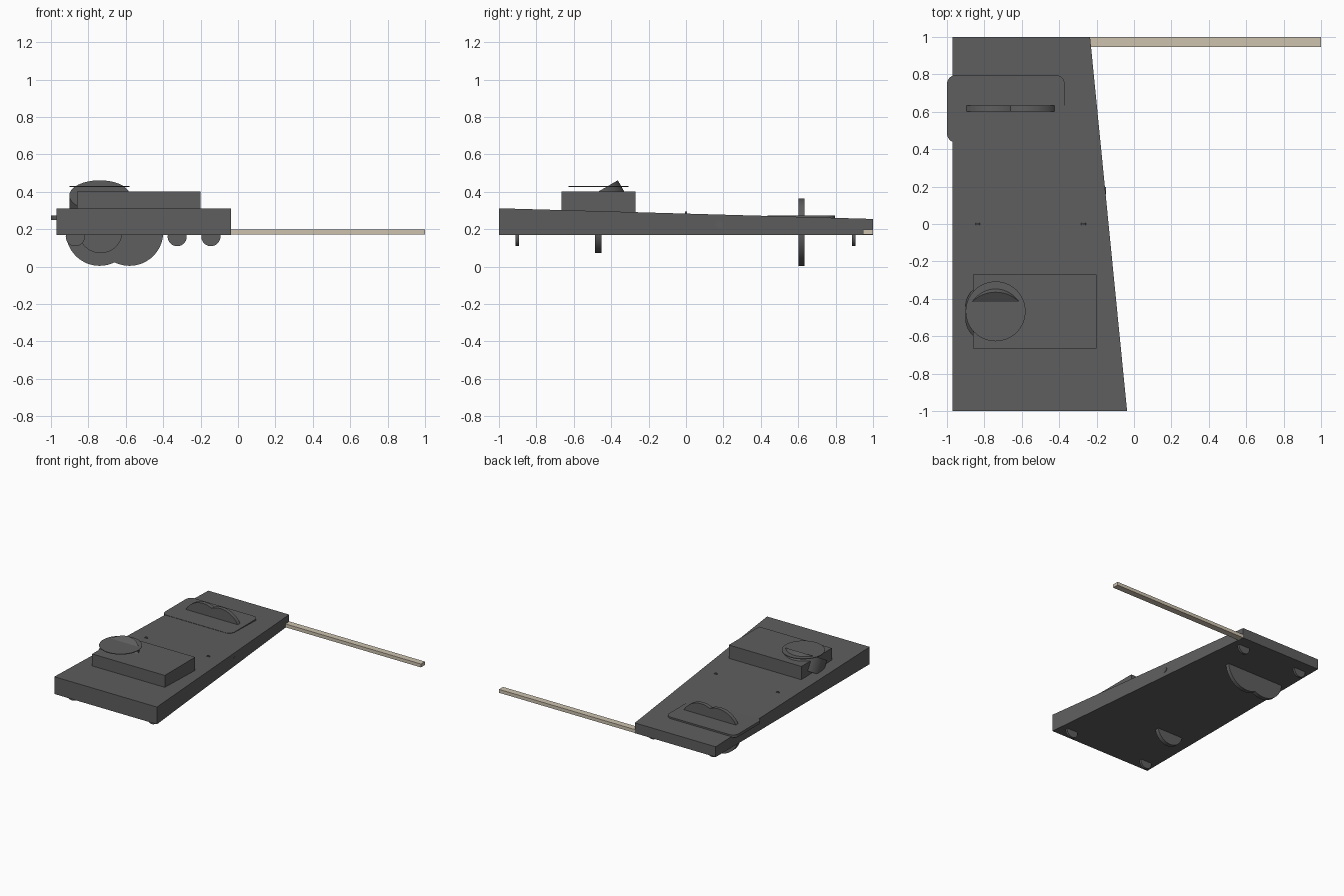
import bpy, bmesh, math
from mathutils import Matrix, Vector

cube = bpy.data.objects.get("Cube")
if cube:
    bpy.data.objects.remove(cube, do_unlink=True)


def material(name, rgb):
    m = bpy.data.materials.new(name)
    m.use_nodes = True
    color = (*rgb, 1)
    m.diffuse_color = color
    bsdf = next(n for n in m.node_tree.nodes if n.type == 'BSDF_PRINCIPLED')
    bsdf.inputs["Base Color"].default_value = color
    return m


GREY = material("dark_grey", (0.112, 0.112, 0.112))
WOOD = material("pale_wood", (0.61, 0.54, 0.43))


def finish(name, bm, mat, smooth=False):
    bmesh.ops.recalc_face_normals(bm, faces=bm.faces)
    mesh = bpy.data.meshes.new(name)
    bm.to_mesh(mesh)
    bm.free()
    mesh.materials.append(mat)
    obj = bpy.data.objects.new(name, mesh)
    bpy.context.collection.objects.link(obj)
    if smooth:
        bpy.ops.object.select_all(action='DESELECT')
        obj.select_set(True)
        bpy.context.view_layer.objects.active = obj
        bpy.ops.object.shade_smooth_by_angle(angle=math.radians(30))
    return obj


def prism(name, outline, bottom, top, mat, smooth=False):
    """Extrude an xy outline; top is a function of y."""
    bm = bmesh.new()
    low = [bm.verts.new((x, y, bottom)) for x, y in outline]
    high = [bm.verts.new((x, y, top(y))) for x, y in outline]
    bm.faces.new(low)
    bm.faces.new(high)
    n = len(outline)
    for i in range(n):
        j = (i + 1) % n
        bm.faces.new((low[i], low[j], high[j], high[i]))
    return finish(name, bm, mat, smooth)


def box(name, x0, x1, y0, y1, z0, z1, mat):
    return prism(name, [(x0, y0), (x1, y0), (x1, y1), (x0, y1)], z0, lambda y: z1, mat)


def disc(name, center, radius, depth, axis='Z', tilt=0):
    turn = {'X': Matrix.Rotation(math.pi / 2, 4, 'Y'),
            'Y': Matrix.Rotation(math.pi / 2, 4, 'X'),
            'Z': Matrix.Rotation(tilt, 4, 'X')}[axis]
    bm = bmesh.new()
    bmesh.ops.create_cone(bm, cap_ends=True, segments=64, radius1=radius, radius2=radius,
                          depth=depth, matrix=Matrix.Translation(center) @ turn)
    return finish(name, bm, GREY, True)


def rounded_rect(x0, x1, y0, y1, r):
    corners = [(x1 - r, y1 - r), (x0 + r, y1 - r), (x0 + r, y0 + r), (x1 - r, y0 + r)]
    points = []
    for q, (cx, cy) in enumerate(corners):
        for k in range(9):
            a = math.pi / 2 * (q + k / 8)
            points.append((cx + r * math.cos(a), cy + r * math.sin(a)))
    return points


# Wedge-shaped body, tapering and sloping down towards the back
prism("body", [(-0.97, -1), (-0.037, -1), (-0.235, 1), (-0.97, 1)],
      0.17, lambda y: 0.283 - 0.0285 * y, GREY)

# Wooden bar along the back edge, kept just inside the body faces
box("side_bar", -0.96, 1, 0.947, 0.999, 0.171, 0.199, WOOD)

# Raised block with a tilted drum and a thin round plate
box("front_block", -0.86, -0.2, -0.665, -0.27, 0.25, 0.4, GREY)
tilt, thick = math.radians(30), 0.12
normal = Vector((0, -math.sin(tilt), math.cos(tilt)))
disc("tilted_drum", Vector((-0.74, -0.505, 0.38)) - normal * thick / 2, 0.162, thick, tilt=tilt)
disc("round_plate", (-0.74, -0.467, 0.428), 0.16, 0.005)

# Rounded rear plate with two overlapping wheels
prism("rear_plate", rounded_rect(-1, -0.37, 0.435, 0.797, 0.05), 0.25, lambda y: 0.273, GREY, True)
for side, x in (("right", -0.74), ("left", -0.58)):
    disc(f"rear_wheel_{side}", (x, 0.617, 0.184), 0.18, 0.032, 'Y')

# Front wheel below the block
disc("front_wheel", (-0.735, -0.47, 0.19), 0.118, 0.034, 'Y')

# Four small feet
for row, y, xs in (("front", -0.903, (-0.87, -0.145)), ("rear", 0.897, (-0.87, -0.325))):
    for side, x in zip(("right", "left"), xs):
        disc(f"{row}_foot_{side}", (x, y, 0.16), 0.051, 0.018, 'Y')

# Small studs on top and on the side
for side, x in (("right", -0.835), ("left", -0.27)):
    disc(f"top_stud_{side}", (x, 0, 0.28), 0.013, 0.009, 'Y')
disc("side_stud", (-0.16, 0.178, 0.225), 0.021, 0.018, 'X')
